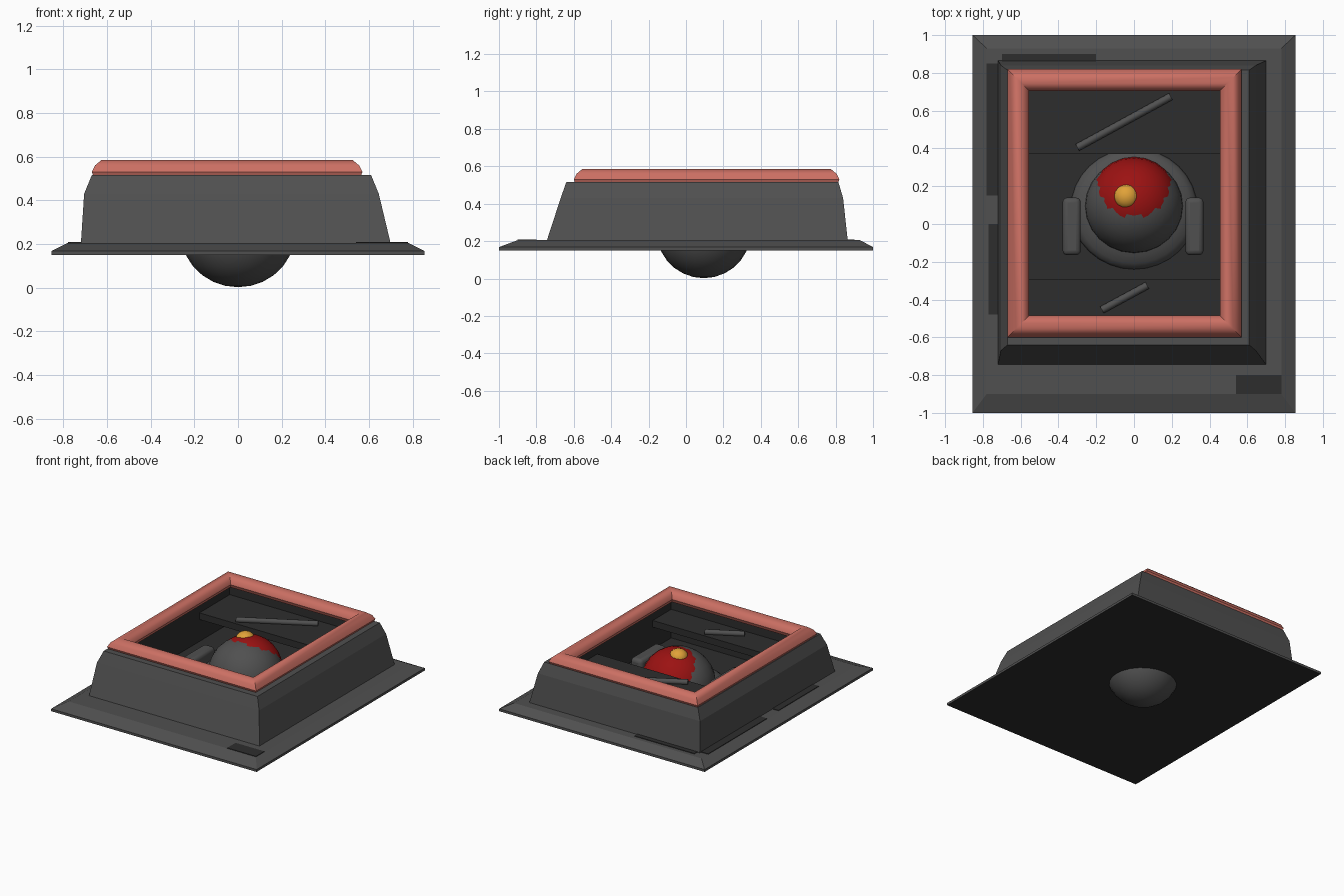
import bpy
import bmesh
import math
from mathutils import Vector

cube = bpy.data.objects.get("Cube")
if cube:
    bpy.data.objects.remove(cube, do_unlink=True)


def material(name, color):
    m = bpy.data.materials.new(name)
    m.use_nodes = True
    m.diffuse_color = (*color, 1)
    m.node_tree.nodes["Principled BSDF"].inputs["Base Color"].default_value = (*color, 1)
    return m


grey = material("mid grey", (0.08, 0.08, 0.08))
dark = material("dark grey", (0.027, 0.027, 0.027))
salmon = material("salmon", (0.6, 0.16, 0.125))
red = material("deep red", (0.33, 0.006, 0.006))
amber = material("amber", (0.75, 0.36, 0.04))


def finish(bm, name, *mats):
    bmesh.ops.recalc_face_normals(bm, faces=bm.faces)
    mesh = bpy.data.meshes.new(name)
    bm.to_mesh(mesh)
    bm.free()
    obj = bpy.data.objects.new(name, mesh)
    bpy.context.collection.objects.link(obj)
    for m in mats:
        mesh.materials.append(m)
    return obj


def smooth(obj, angle=40):
    bpy.ops.object.select_all(action="DESELECT")
    obj.select_set(True)
    bpy.context.view_layer.objects.active = obj
    bpy.ops.object.shade_smooth_by_angle(angle=math.radians(angle))


def loft(name, rects, mats, dark_from=None, closed=False):
    """Skin a stack of rectangles (x0, x1, y0, y1, z); capped, or closed into a ring."""
    bm = bmesh.new()
    loops = [[bm.verts.new(p) for p in ((a, c, z), (b, c, z), (b, d, z), (a, d, z))]
             for a, b, c, d, z in rects]
    n = len(loops)
    for i in range(n if closed else n - 1):
        lo, hi = loops[i], loops[(i + 1) % n]
        for k in range(4):
            j = (k + 1) % 4
            f = bm.faces.new((lo[k], lo[j], hi[j], hi[k]))
            f.material_index = int(dark_from is not None and i >= dark_from)
    if not closed:
        bm.faces.new(loops[0]).material_index = len(mats) - 1
        bm.faces.new(loops[-1]).material_index = int(dark_from is not None)
    return finish(bm, name, *mats)


def box(name, x, y, z, mat, bevel=0):
    obj = loft(name, [(*x, *y, z[0]), (*x, *y, z[1])], [mat])
    if bevel:
        mod = obj.modifiers.new("bevel", "BEVEL")
        mod.width, mod.segments = bevel, 3
        smooth(obj)
    return obj


def ball(name, center, radii, mat, segments=24, rings=14):
    bm = bmesh.new()
    bmesh.ops.create_uvsphere(bm, u_segments=segments, v_segments=rings, radius=1)
    bmesh.ops.scale(bm, vec=radii, verts=bm.verts)
    bmesh.ops.translate(bm, vec=center, verts=bm.verts)
    obj = finish(bm, name, mat)
    smooth(obj, 60)
    return obj


def rod(name, start, end, radius, mat):
    a, b = Vector(start), Vector(end)
    bm = bmesh.new()
    bmesh.ops.create_cone(bm, cap_ends=True, segments=12, radius1=radius,
                          radius2=radius, depth=(b - a).length)
    obj = finish(bm, name, mat)
    obj.rotation_mode = "QUATERNION"
    obj.rotation_quaternion = (b - a).to_track_quat("Z", "Y")
    obj.location = (a + b) / 2
    smooth(obj)


# Base plate with sloping edges and a dark underside
loft("base_plate", [(-0.855, 0.855, -1, 1, 0.15), (-0.855, 0.855, -1, 1, 0.168),
                    (-0.78, 0.78, -0.9, 0.93, 0.205)], [grey, dark])
bpy.data.objects["base_plate"].data.polygons[-1].material_index = 0

# Dark worn areas on the plate
box("left_dark_patch", (-0.78, -0.7), (0.15, 0.85), (0.202, 0.209), dark)
box("left_front_dark_patch", (-0.77, -0.7), (-0.48, 0), (0.202, 0.209), dark)
box("back_dark_patch", (-0.7, -0.2), (0.85, 0.9), (0.202, 0.209), dark)
box("corner_dark_patch", (0.54, 0.78), (-0.9, -0.8), (0.202, 0.209), dark)

# Hollow housing: sloped outer walls, dark inner walls and floor
loft("housing", [(-0.72, 0.70, -0.745, 0.865, 0.2), (-0.705, 0.645, -0.67, 0.84, 0.43),
                 (-0.67, 0.61, -0.64, 0.815, 0.515), (-0.58, 0.48, -0.51, 0.73, 0.515),
                 (-0.58, 0.48, -0.51, 0.73, 0.225)], [grey, dark], dark_from=3)

# Padded rim
section = [(0.01, 0.505), (0, 0.53), (0.015, 0.56), (0.045, 0.585),
           (0.075, 0.585), (0.105, 0.56), (0.115, 0.53), (0.105, 0.505)]
rim = loft("rim", [(-0.67 + t, 0.57 - t, -0.6 + t, 0.82 - t, z) for t, z in section],
           [salmon], closed=True)
smooth(rim)

# Shelves with slanted rods
box("back_shelf", (-0.58, 0.48), (0.37, 0.73), (0.39, 0.44), dark)
box("front_shelf", (-0.58, 0.48), (-0.51, -0.29), (0.39, 0.44), dark)
rod("back_rod", (-0.3, 0.405, 0.45), (0.195, 0.675, 0.45), 0.02, grey)
rod("front_rod", (-0.17, -0.455, 0.45), (0.07, -0.325, 0.45), 0.02, grey)

# Ball in its collar, with stacked coloured caps
ball("collar", (0, 0.08, 0.225), (0.335, 0.32, 0.09), grey, 32)
ball("ball", (0, 0.095, 0.252), (0.262, 0.252, 0.25), grey)
ball("red_cap", (0, 0.12, 0.28), (0.235, 0.235, 0.23), red)
ball("amber_spot", (-0.04, 0.145, 0.475), (0.066, 0.066, 0.055), amber, 16, 10)

# Side pads
for side, x in (("right", -0.33), ("left", 0.32)):
    box(side + "_pad", (x - 0.048, x + 0.048), (-0.165, 0.14), (0.22, 0.355), grey, 0.025)
